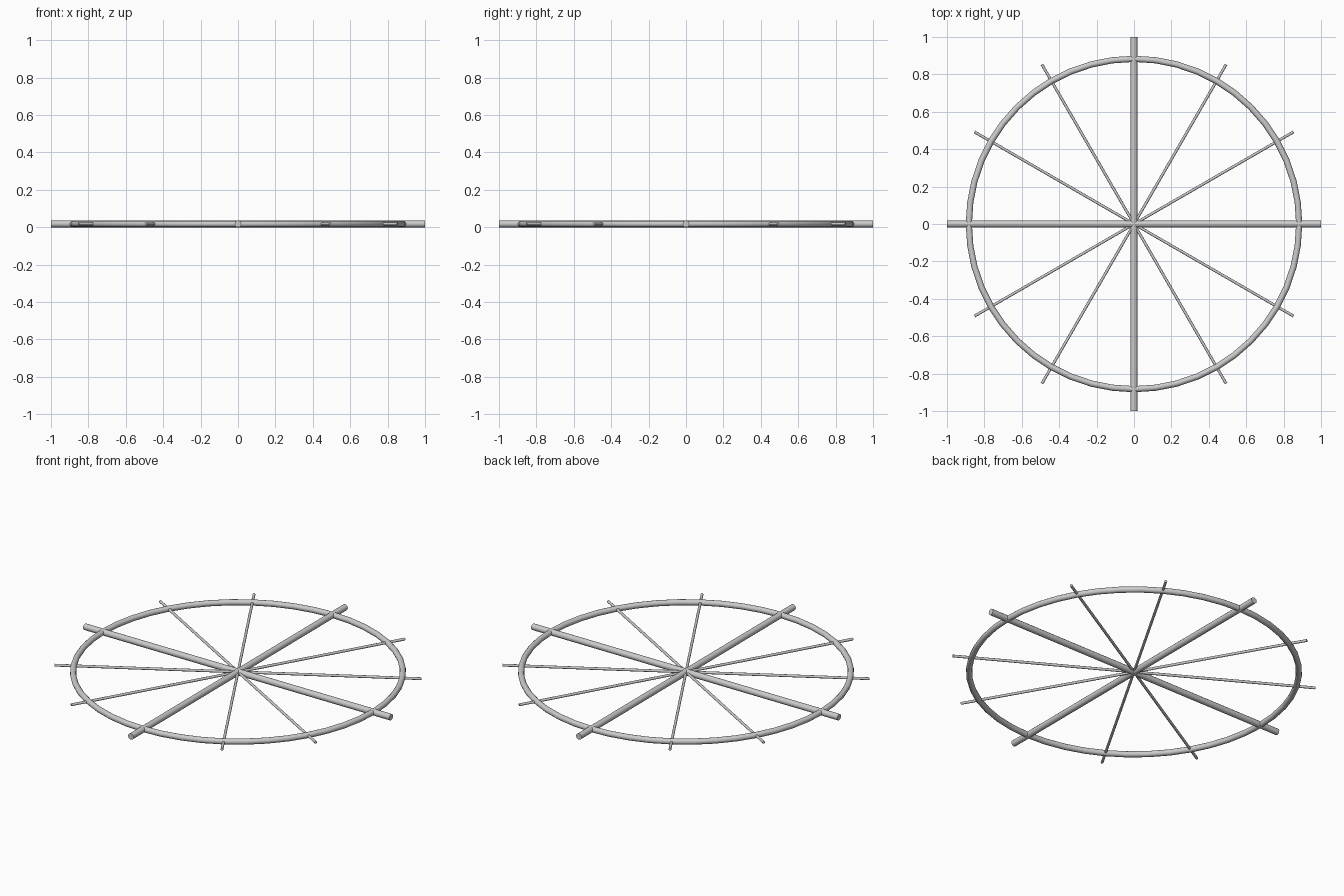
import bpy, math

if "Cube" in bpy.data.objects:
    bpy.data.objects.remove(bpy.data.objects["Cube"])

BAR_R = 0.018   # main bar radius; everything is centred at this height


def rod(name, radius, half_length, angle, sides):
    """Straight rod through the hub, lying flat at the given angle."""
    bpy.ops.mesh.primitive_cylinder_add(
        vertices=sides, radius=radius, depth=2 * half_length,
        location=(0, 0, BAR_R), rotation=(0, math.pi / 2, angle))
    obj = bpy.context.object
    obj.name = name
    bpy.ops.object.shade_smooth_by_angle(angle=math.radians(40))
    return obj


# Two thick crossing bars and four thin spokes between them
for i in range(6):
    angle = math.radians(30 * i)
    if i % 3 == 0:
        rod(f"main_bar_{i}", BAR_R, 1.0, angle, 12)
    else:
        rod(f"thin_spoke_{i}", 0.0075, 0.985, angle, 12)

# Round rim
bpy.ops.mesh.primitive_torus_add(
    major_segments=48, minor_segments=12,
    major_radius=0.883, minor_radius=0.0165, location=(0, 0, BAR_R))
rim = bpy.context.object
rim.name = "rim"
bpy.ops.object.shade_smooth_by_angle(angle=math.radians(40))
